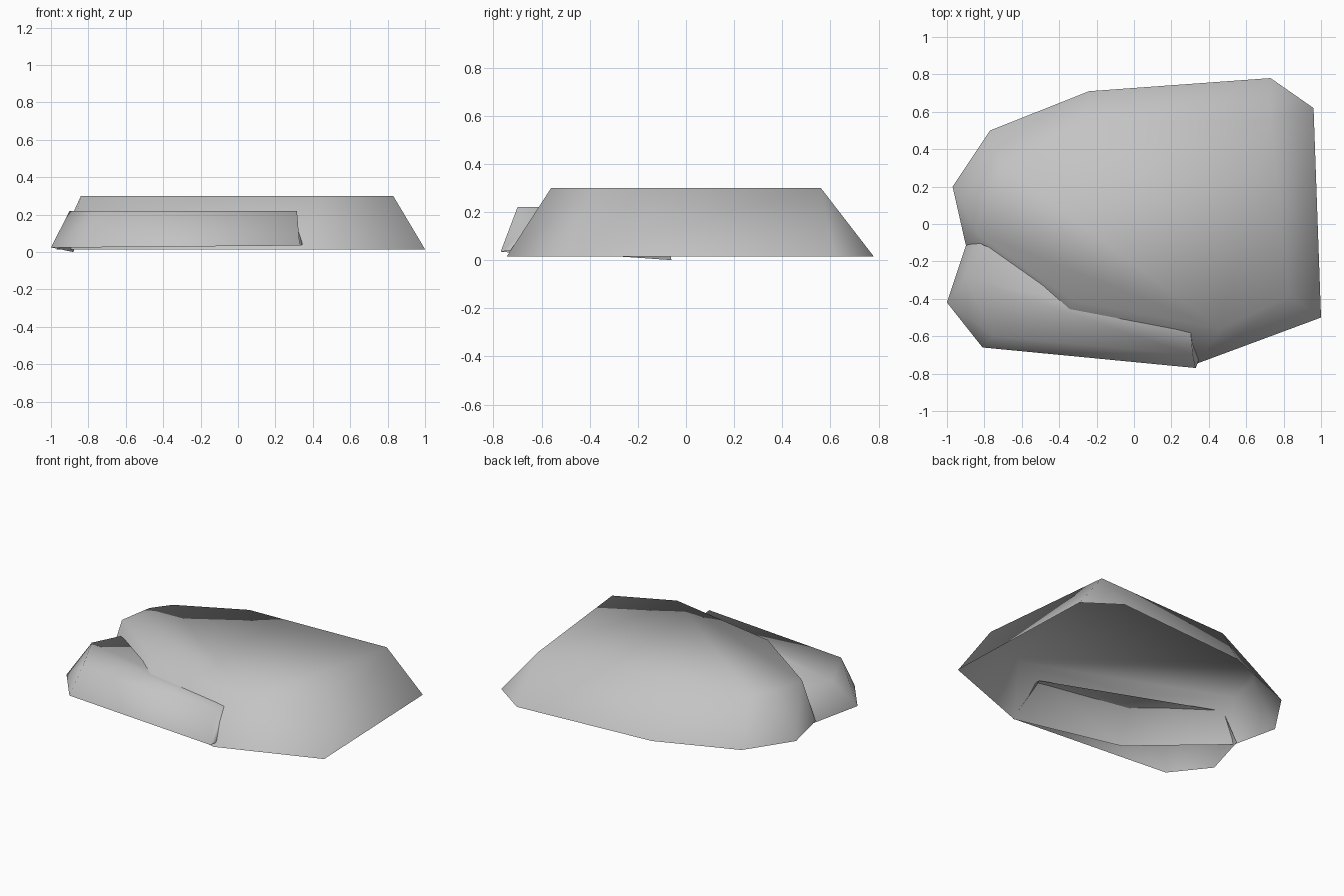
import bpy
import bmesh

default_cube = bpy.data.objects.get("Cube")
if default_cube:
    bpy.data.objects.remove(default_cube, do_unlink=True)

# Single stone colour
stone = bpy.data.materials.new("stone_grey")
stone.use_nodes = True
grey = (0.55, 0.55, 0.55, 1.0)
stone.diffuse_color = grey
shader = next(n for n in stone.node_tree.nodes if n.type == "BSDF_PRINCIPLED")
shader.inputs["Base Color"].default_value = grey
shader.inputs["Roughness"].default_value = 0.9


def make_rock(name, foot, crown, height, closed):
    """Smooth, hollow tapered rock: a wall from foot to crown and a flat cap.

    Neighbouring foot points may share one crown point, giving a triangle.
    """
    bm = bmesh.new()
    low = [bm.verts.new(p) for p in foot]
    shared = {}
    for p in crown:
        if p not in shared:
            shared[p] = bm.verts.new((p[0], p[1], height))
    high = [shared[p] for p in crown]

    # Wall panels, counter-clockwise seen from above
    count = len(low)
    for i in range(count if closed else count - 1):
        j = (i + 1) % count
        corners = [low[i], low[j], high[j], high[i]]
        bm.faces.new(list(dict.fromkeys(corners)))

    # Flat cap
    bm.faces.new(list(shared.values()))
    for face in bm.faces:
        face.smooth = True

    mesh = bpy.data.meshes.new(name)
    bm.to_mesh(mesh)
    bm.free()
    mesh.materials.append(stone)
    rock = bpy.data.objects.new(name, mesh)
    bpy.context.collection.objects.link(rock)
    return rock


# Large rock: full ring of walls, open underneath
ground = 0.015
main_outline = [(1, -0.5), (0.96, 0.62), (0.73, 0.78), (-0.24, 0.71),
                (-0.77, 0.5), (-0.97, 0.2), (-0.9, -0.11),
                (-0.38, -0.57), (0.34, -0.745)]
main_crown = [(0.83, -0.39), (0.73, 0.56), (0.73, 0.56), (-0.28, 0.52),
              (-0.71, 0.31), (-0.8, 0.19), (-0.84, -0.05),
              (-0.33, -0.41), (0.46, -0.56)]
make_rock("main_rock", [(x, y, ground) for x, y in main_outline],
          main_crown, 0.3, closed=True)

# Low ledge leaning on the front, left open where it enters the large rock
ledge_foot = [(-0.88, -0.06, 0), (-1, -0.42, 0.025), (-0.81, -0.66, 0.025),
              (0.33, -0.77, 0.035), (0.345, -0.73, 0.04)]
ledge_crown = [(-0.81, -0.11), (-0.9, -0.29), (-0.75, -0.6),
               (0.315, -0.7), (0.3, -0.55)]
make_rock("front_ledge", ledge_foot, ledge_crown, 0.22, closed=False)
